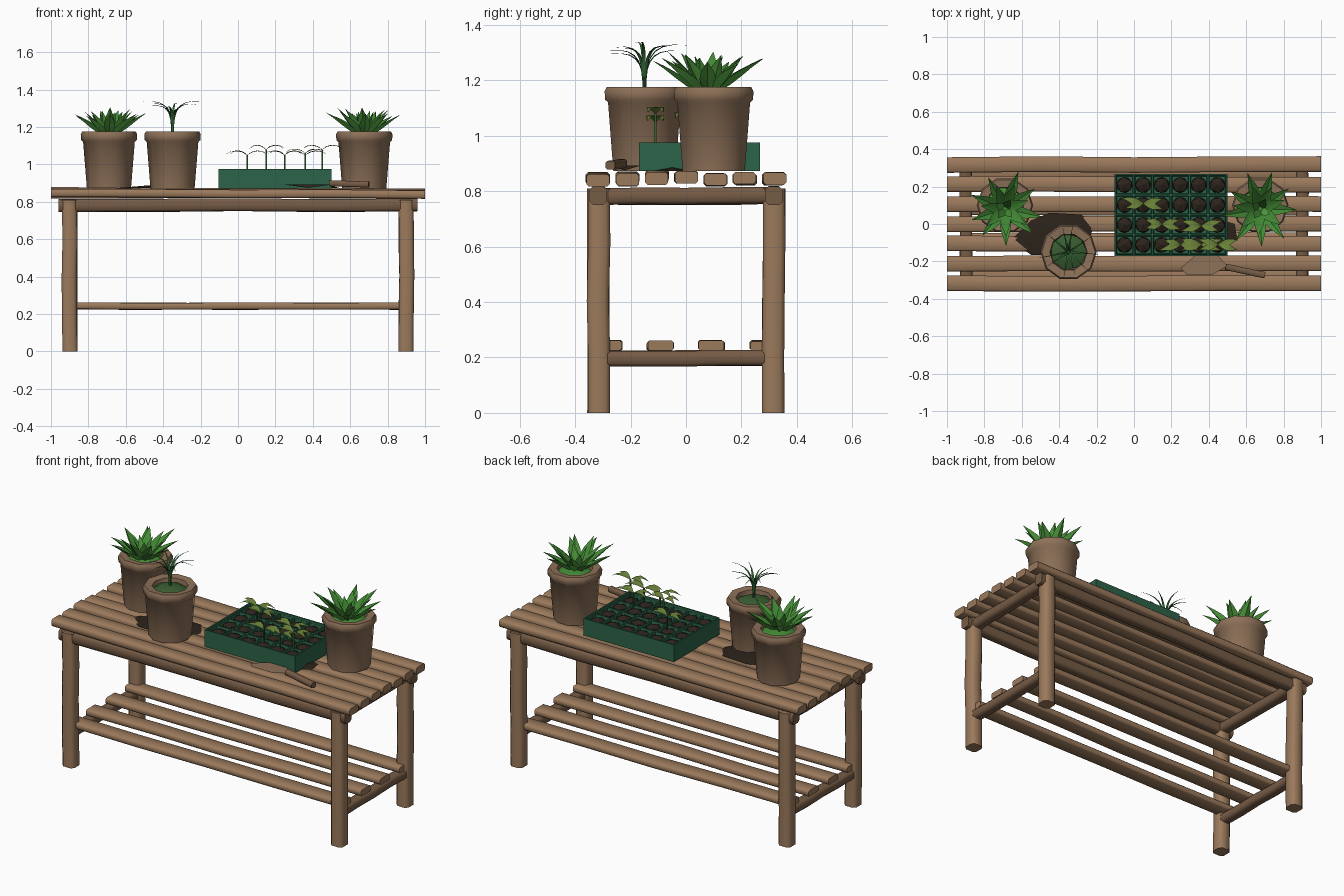
import bpy, bmesh, math, random
from mathutils import Vector, Matrix

random.seed(4)
if "Cube" in bpy.data.objects:
    bpy.data.objects.remove(bpy.data.objects["Cube"])


def material(name, r, g, b):
    m = bpy.data.materials.new(name)
    m.use_nodes = True
    m.diffuse_color = (r, g, b, 1)
    m.node_tree.nodes["Principled BSDF"].inputs["Base Color"].default_value = (r, g, b, 1)
    return m


WOOD = material("wood", 0.33, 0.195, 0.108)
CLAY = material("clay", 0.27, 0.165, 0.098)
DARK_WOOD = material("dark wood", 0.18, 0.105, 0.06)
SOIL = material("soil", 0.025, 0.017, 0.011)
TRAY = material("tray green", 0.025, 0.125, 0.066)
LEAF = material("leaf green", 0.055, 0.25, 0.035)
LEAF_BACK = material("leaf back green", 0.09, 0.38, 0.055)
GRASS = material("grass green", 0.03, 0.13, 0.035)
MOSS = material("moss", 0.04, 0.11, 0.03)
SPROUT = material("sprout green", 0.16, 0.25, 0.045)


def finish(name, bm, mat, angle=60):
    bmesh.ops.recalc_face_normals(bm, faces=bm.faces)
    me = bpy.data.meshes.new(name)
    bm.to_mesh(me)
    bm.free()
    me.materials.append(mat)
    me.shade_smooth()
    me.set_sharp_from_angle(angle=math.radians(angle))
    ob = bpy.data.objects.new(name, me)
    bpy.context.collection.objects.link(ob)
    return ob


def beam(name, start, end, w, h, mat=WOOD, wobble=0.003):
    """Chamfered, slightly uneven timber between two points."""
    a, b = Vector(start), Vector(end)
    length = (b - a).length
    bm = bmesh.new()
    bmesh.ops.create_cube(bm, size=1)
    bmesh.ops.scale(bm, verts=bm.verts, vec=(length, w, h))

    def lengthwise():
        return [e for e in bm.edges if abs(e.verts[0].co.x - e.verts[1].co.x) > length / 2]

    bmesh.ops.bevel(bm, geom=lengthwise(), offset=min(w, h) * 0.2, segments=1, affect='EDGES')
    bmesh.ops.subdivide_edges(bm, edges=lengthwise(), cuts=3)
    shift = {}
    for v in bm.verts:
        key = round(v.co.x, 3)
        if key not in shift:
            shift[key] = Vector((0, random.uniform(-wobble, wobble), random.uniform(-wobble, wobble)))
        v.co += shift[key]
    rot = (b - a).to_track_quat('X', 'Z').to_matrix().to_4x4()
    bm.transform(Matrix.Translation((a + b) / 2) @ rot)
    return finish(name, bm, mat)


def box(bm, x0, x1, y0, y1, z0, z1):
    vs = bmesh.ops.create_cube(bm, size=1)["verts"]
    bmesh.ops.scale(bm, verts=vs, vec=(x1 - x0, y1 - y0, z1 - z0))
    bmesh.ops.translate(bm, verts=vs, vec=((x0 + x1) / 2, (y0 + y1) / 2, (z0 + z1) / 2))


def blade(bm, base, azimuth, reach, rise, droop, width, power=1.0, steps=5, root=0.5, keel=0.4):
    """Pointed, keeled leaf following an arc away from its base."""
    out = Vector((math.cos(azimuth), math.sin(azimuth), 0))
    side = Vector((-out.y, out.x, 0))
    rings = []
    for i in range(steps + 1):
        t = i / steps
        p = Vector(base) + out * reach * t ** power
        p.z += rise * t - droop * t * t
        half = width / 2 * (root + (1 - root) * math.sin(math.pi * t)) if t < 0.5 else width * (1 - t)
        half = max(half, 0.0005)
        drop = Vector((0, 0, half * keel))
        rings.append([bm.verts.new(q) for q in
                      (p + side * half, p - drop, p - side * half, p - drop * 2)])
    for r, s in zip(rings, rings[1:]):
        for k in range(4):
            bm.faces.new((r[k], r[k - 1], s[k - 1], s[k]))
    bm.faces.new(rings[0])


def lathe(name, profile, centre, mat, sides=10):
    bm = bmesh.new()
    vs = [bm.verts.new((r, 0, z)) for r, z in profile]
    es = [bm.edges.new(p) for p in zip(vs, vs[1:])]
    bmesh.ops.spin(bm, geom=vs + es, cent=(0, 0, 0), axis=(0, 0, 1),
                   angle=math.tau, steps=sides, use_duplicate=False)
    bmesh.ops.remove_doubles(bm, verts=bm.verts, dist=0.0005)
    bmesh.ops.translate(bm, verts=bm.verts, vec=(*centre, 0))
    return finish(name, bm, mat)


def mound(name, outline, base, peak, mat):
    """Low heap or dish over a flat outline."""
    bm = bmesh.new()
    ring = [bm.verts.new((x, y, base)) for x, y in outline]
    mid = sum((v.co for v in ring), Vector()) / len(ring)
    top = bm.verts.new((mid.x, mid.y, peak))
    for i, v in enumerate(ring):
        bm.faces.new((ring[i - 1], v, top))
    bm.faces.new(ring)
    return finish(name, bm, mat)


# Bench top
for i in range(7):
    y = (i - 3) * 0.106
    z = 0.847 + random.uniform(-0.005, 0.005)
    tilt = random.uniform(-0.006, 0.006)
    beam("top_slat", (-1, y, z - tilt), (1, y, z + tilt), 0.083, 0.044)

# Frame: legs, rails and end beams
for sx in (-1, 1):
    for sy in (-1, 1):
        beam("leg", (sx * 0.9, sy * 0.316, 0), (sx * 0.9, sy * 0.316, 0.81), 0.08, 0.08)
    beam("end_beam", (sx * 0.9, -0.33, 0.782), (sx * 0.9, 0.33, 0.782), 0.066, 0.06, DARK_WOOD)
    beam("lower_end_beam", (sx * 0.9, -0.3, 0.198), (sx * 0.9, 0.3, 0.198), 0.062, 0.056, DARK_WOOD)
    beam("long_rail", (-0.96, sx * 0.315, 0.782), (0.96, sx * 0.315, 0.782), 0.062, 0.068, DARK_WOOD)

# Lower shelf
for i in range(4):
    y = (i - 1.5) * 0.185
    beam("shelf_slat", (-0.92, y, 0.243), (0.92, y, 0.243), 0.093, 0.036)

# Pots with planted soil
POTS = {"left": (-0.69, 0.1), "middle": (-0.35, -0.15), "right": (0.675, 0.1)}
for side, at in POTS.items():
    lathe(side + "_pot", [(0, 0.872), (0.118, 0.872), (0.138, 1.12), (0.149, 1.13), (0.151, 1.16),
                          (0.143, 1.175), (0.1, 1.17), (0.095, 1.13)], at, CLAY)
    lathe(side + "_pot_moss", [(0.1, 1.145), (0.06, 1.165), (0, 1.172)], at,
          MOSS if side == "middle" else LEAF, 7)

# Rosette plants, with paler leaf backs
for side in ("left", "right"):
    bm = bmesh.new()
    x, y = POTS[side]
    for count, reach, rise, droop, width in ((9, 0.205, 0.17, 0.04, 0.062),
                                             (7, 0.14, 0.19, 0.04, 0.058),
                                             (4, 0.06, 0.17, 0.03, 0.045)):
        for k in range(count):
            f = random.uniform(0.88, 1.05)
            a = math.tau * (k + random.uniform(-0.15, 0.15) + reach * 9) / count
            blade(bm, (x, y - 0.02, 1.145), a, reach * f, rise * f, droop, width, root=0.3)
    rosette = finish(side + "_rosette", bm, LEAF, 30)
    rosette.data.materials.append(LEAF_BACK)
    for p in rosette.data.polygons:
        p.material_index = int(p.normal.z < 0)

# Drooping grass plant
bm = bmesh.new()
x, y = POTS["middle"]
for k in range(10):
    a = math.tau * k / 10 + random.uniform(-0.2, 0.2)
    f = random.uniform(0.75, 1)
    foot = (x + 0.006 * math.cos(a), y + 0.006 * math.sin(a), 1.16)
    blade(bm, foot, a, 0.16 * f, 0.41 * f, 0.23 * f, 0.013, power=2.6, steps=7)
finish("grass_plant", bm, GRASS)

# Seed tray: walls, cell grid and soil plugs
X0, X1, Y0, Y1 = -0.105, 0.5, -0.17, 0.267
cx, cy = (X0 + X1) / 2, (Y0 + Y1) / 2
bm = bmesh.new()
for xa, xb in ((X0, X0 + 0.008), (X1 - 0.008, X1)):
    box(bm, xa, xb, Y0, Y1, 0.872, 0.975)
for ya, yb in ((Y0, Y0 + 0.008), (Y1 - 0.008, Y1)):
    box(bm, X0, X1, ya, yb, 0.872, 0.975)
box(bm, X0, X1, Y0, Y1, 0.872, 0.878)
finish("tray_walls", bm, TRAY)

bm = bmesh.new()
bmesh.ops.create_grid(bm, x_segments=6, y_segments=4, size=0.5)
bmesh.ops.scale(bm, verts=bm.verts, vec=(X1 - X0 - 0.01, Y1 - Y0 - 0.01, 1))
bmesh.ops.translate(bm, verts=bm.verts, vec=(cx, cy, 0.962))
cells = list(bm.faces)
centres = [f.calc_center_median() for f in cells]
bmesh.ops.inset_individual(bm, faces=cells, thickness=0.006)
bmesh.ops.inset_individual(bm, faces=cells, thickness=0.006, depth=-0.05)
finish("tray_cells", bm, TRAY)

bm = bmesh.new()
for c in centres:
    turn = Matrix.Rotation(random.uniform(0, 3), 4, 'Z')
    place = Matrix.Translation((c.x, c.y, 0.942)) @ Matrix.Diagonal((1, 1, 0.62, 1)) @ turn
    bmesh.ops.create_icosphere(bm, subdivisions=1, radius=0.048, matrix=place)
finish("soil_plugs", bm, SOIL, 20)

# Seedlings
stems, leaves = bmesh.new(), bmesh.new()
for x, y, top in ((0.05, 0.11, 1.05), (0.15, 0, 1.08), (0.25, -0.11, 1.05),
                  (0.36, -0.01, 1.06), (0.36, -0.11, 1.05), (0.45, -0.11, 1.08)):
    box(stems, x - 0.004, x + 0.004, y - 0.004, y + 0.004, 0.95, top)
    for turn in (-16, 14, 165, 195):
        blade(leaves, (x, y, top), math.radians(turn), random.uniform(0.09, 0.12),
              0.09, 0.085, 0.036, steps=4, root=0.15, keel=0.08)
finish("seedling_stems", stems, GRASS)
finish("seedling_leaves", leaves, SPROUT)

# Spilled soil
mound("soil_spill", [(-0.66, -0.09), (-0.55, 0.02), (-0.45, 0.06), (-0.28, 0.05), (-0.22, -0.02),
                     (-0.24, -0.1), (-0.4, -0.17), (-0.55, -0.165)], 0.873, 0.893, SOIL)
mound("bench_spill", [(0.45, -0.15), (0.45, 0.03), (0.54, 0), (0.55, -0.08)], 0.873, 0.886, SOIL)

# Hand trowel
mound("trowel_blade", [(0.25, -0.235), (0.33, -0.165), (0.45, -0.17), (0.5, -0.225),
                       (0.42, -0.27), (0.28, -0.27)], 0.892, 0.875, CLAY)
beam("trowel_handle", (0.49, -0.23, 0.9), (0.7, -0.273, 0.893), 0.034, 0.032, DARK_WOOD, 0.001)
